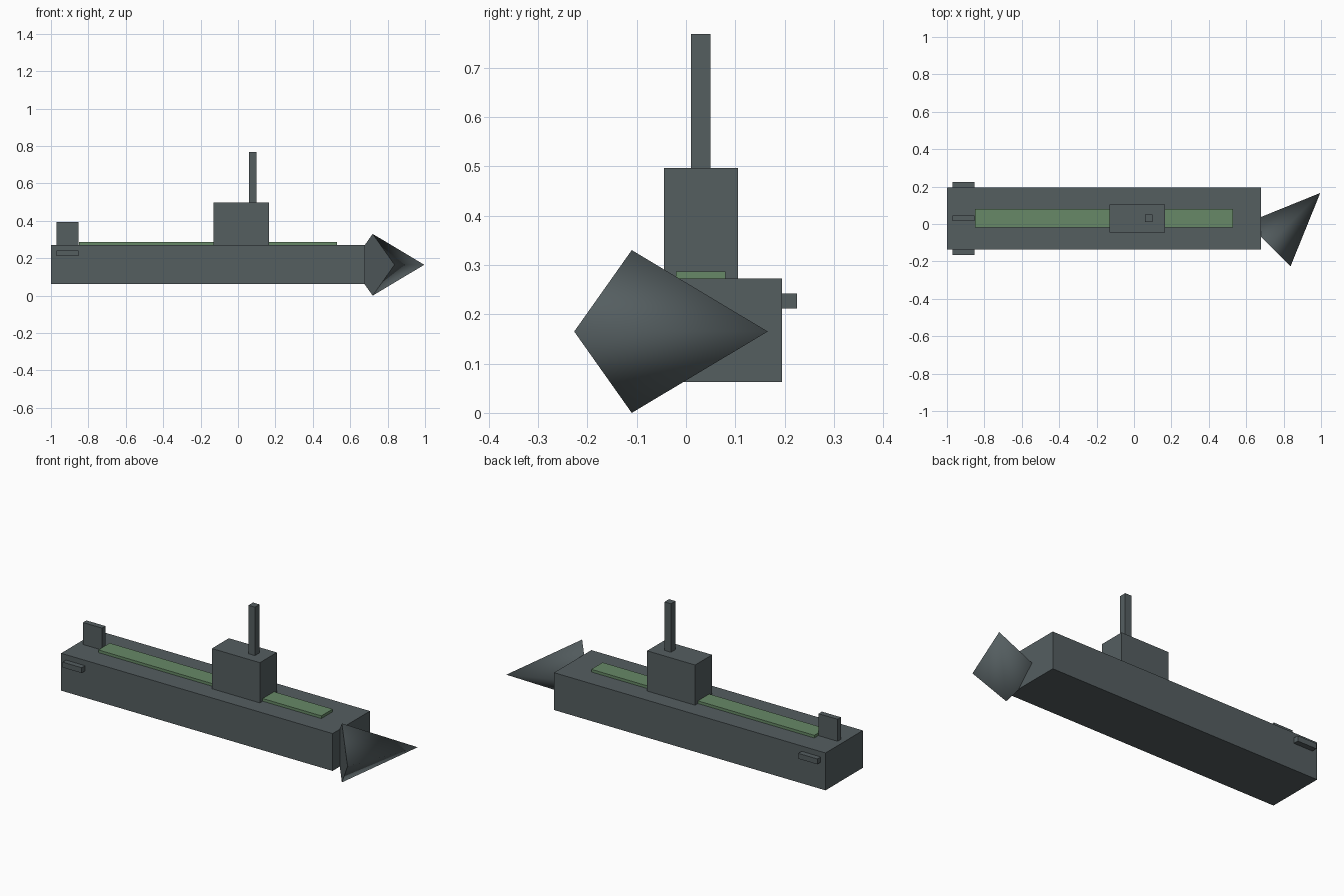
import bpy
from mathutils import Matrix, Vector

default = bpy.data.objects.get("Cube")
if default:
    bpy.data.objects.remove(default, do_unlink=True)


def make_material(name, colour):
    mat = bpy.data.materials.new(name)
    mat.use_nodes = True
    mat.diffuse_color = (*colour, 1)
    mat.node_tree.nodes["Principled BSDF"].inputs["Base Color"].default_value = (*colour, 1)
    return mat


slate = make_material("slate_grey", (0.09, 0.112, 0.118))
green = make_material("deck_green", (0.135, 0.25, 0.135))

MID_Y = 0.03      # centre line of the vessel
DECK_Z = 0.272


def box(name, x0, x1, width, z0, z1, mat, y=MID_Y):
    """Box spanning x0..x1 and z0..z1, centred on y."""
    bpy.ops.mesh.primitive_cube_add(size=1)
    obj = bpy.context.object
    obj.name = name
    size = Vector((x1 - x0, width, z1 - z0))
    centre = Vector(((x0 + x1) / 2, y, (z0 + z1) / 2))
    obj.data.transform(Matrix.Translation(centre) @ Matrix.Diagonal((*size, 1)))
    obj.data.materials.append(mat)
    return obj


# Hull, deck and tower
box("hull", -1, 0.68, 0.33, 0.063, DECK_Z, slate)
box("deck_strip", -0.85, 0.53, 0.1, DECK_Z, 0.287, green)
box("tower", -0.13, 0.167, 0.15, DECK_Z, 0.497, slate)
box("periscope", 0.058, 0.098, 0.04, 0.497, 0.768, slate)

# Stern fins
FIN = (-0.97, -0.852)
box("top_fin", *FIN, 0.03, DECK_Z, 0.395, slate)
for side, name in ((1, "back_fin"), (-1, "front_fin")):
    box(name, *FIN, 0.03, 0.212, 0.242, slate, y=MID_Y + side * 0.18)

# Four-sided nose cone, turned diagonally, with softly shaded sides
radius, depth = 0.165, 0.39
bpy.ops.mesh.primitive_cone_add(vertices=4, radius1=radius, radius2=0, depth=depth)
nose = bpy.context.object
nose.name = "nose_cone"
axis = Vector((1, 1, 0)).normalized()
across = Vector((1, -1, 0)).normalized()
turn = Matrix((across, across.cross(axis) * -1, axis)).transposed()
base_centre = Vector((0.72, -0.11, radius))
nose.data.transform(Matrix.Translation(base_centre + axis * depth / 2) @ turn.to_4x4())
for face in nose.data.polygons:
    face.use_smooth = len(face.vertices) == 3
nose.data.materials.append(slate)
